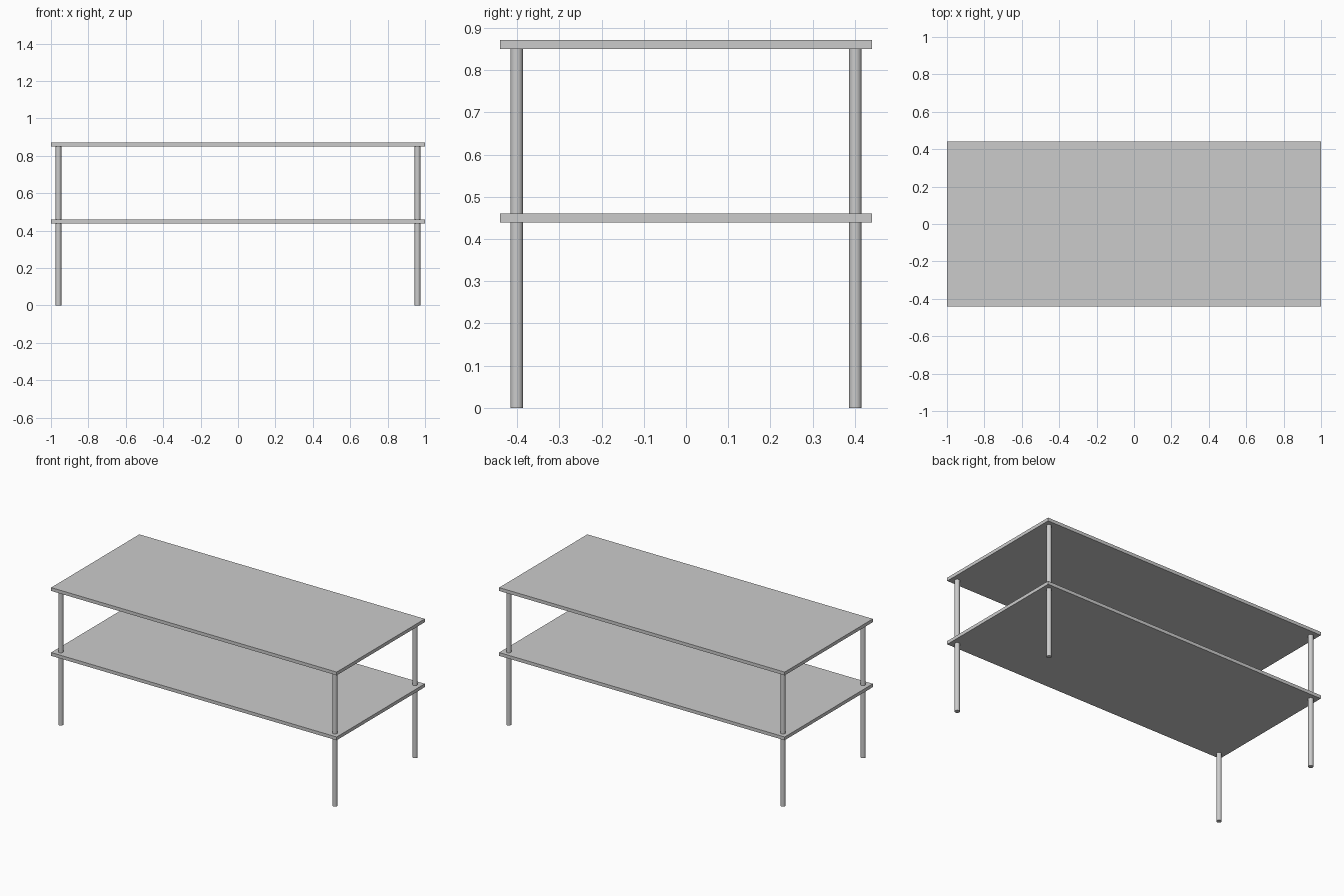
import bpy
import math

if "Cube" in bpy.data.objects:
    bpy.data.objects.remove(bpy.data.objects["Cube"])


def board(name, z):
    # Thin rectangular board with its centre at height z
    bpy.ops.mesh.primitive_cube_add(size=1, location=(0, 0, z))
    ob = bpy.context.object
    ob.name = name
    ob.scale = (2.0, 0.882, 0.021)
    bpy.ops.object.transform_apply(location=False, rotation=False, scale=True)


def leg(name, x, y, height=0.851):
    # Slim round leg from the floor to the underside of the top
    bpy.ops.mesh.primitive_cylinder_add(vertices=32, radius=0.015, depth=height,
                                        location=(x, y, height / 2))
    bpy.context.object.name = name
    bpy.ops.object.shade_smooth_by_angle(angle=math.radians(30))


# Boards
board("table_top", 0.8605)
board("lower_shelf", 0.4495)

# Four corner legs
for side, x in (("left", -0.96), ("right", 0.96)):
    for end, y in (("front", -0.401), ("back", 0.401)):
        leg(f"{end}_{side}_leg", x, y)
